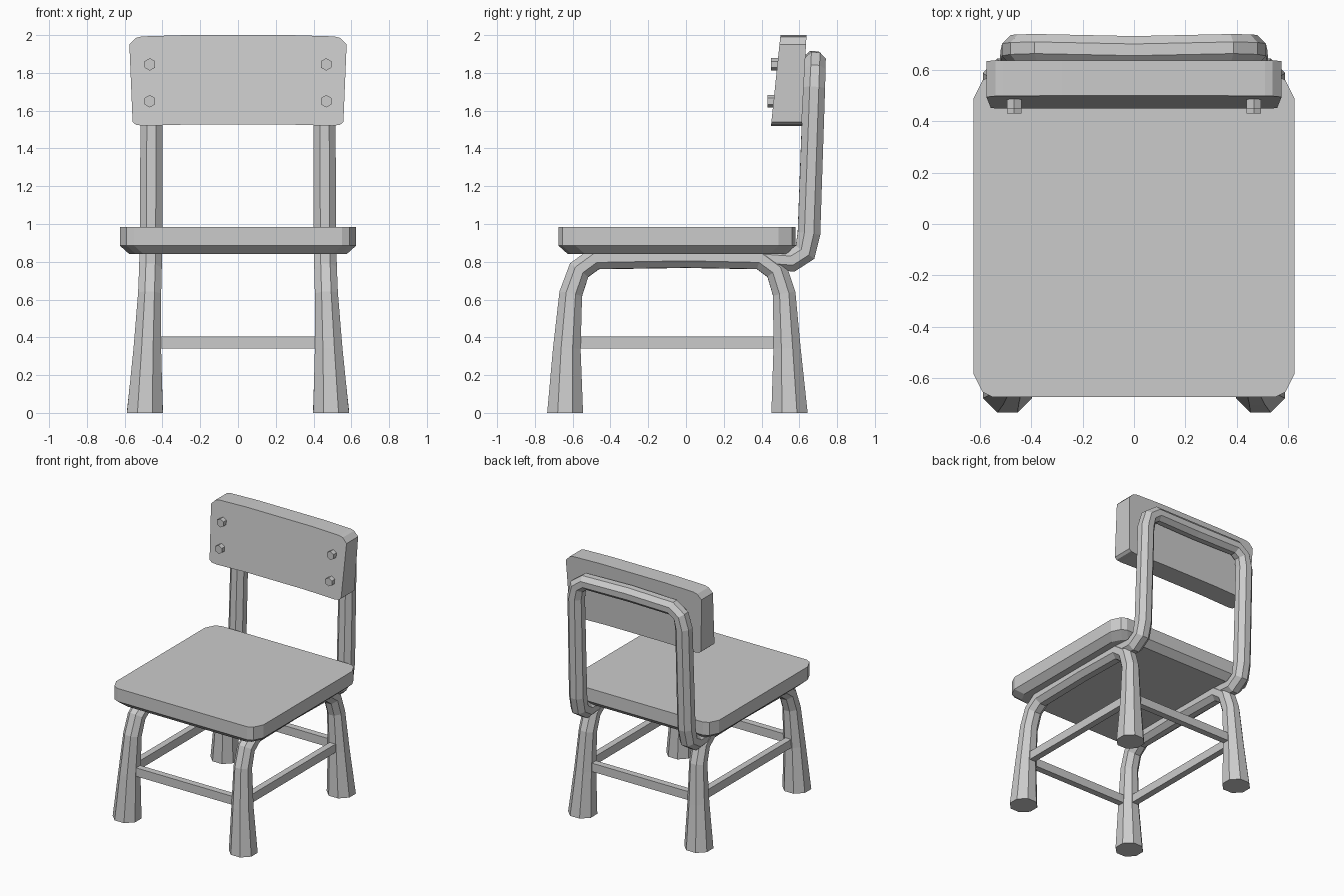
import bpy
import bmesh
import math
from mathutils import Vector

cube = bpy.data.objects.get("Cube")
if cube:
    bpy.data.objects.remove(cube, do_unlink=True)

GREY = (0.6, 0.6, 0.6, 1.0)
grey = bpy.data.materials.new("plain grey")
grey.use_nodes = True
grey.diffuse_color = GREY
grey.node_tree.nodes["Principled BSDF"].inputs["Base Color"].default_value = GREY


def loft(name, rings):
    """Skin a list of matching point rings and cap both ends."""
    bm = bmesh.new()
    loops = [[bm.verts.new(p) for p in ring] for ring in rings]
    n = len(loops[0])
    for a, b in zip(loops, loops[1:]):
        for i in range(n):
            j = (i + 1) % n
            bm.faces.new((a[i], a[j], b[j], b[i]))
    bm.faces.new(loops[0])
    bm.faces.new(loops[-1])
    bmesh.ops.recalc_face_normals(bm, faces=bm.faces)
    mesh = bpy.data.meshes.new(name)
    bm.to_mesh(mesh)
    bm.free()
    mesh.materials.append(grey)
    obj = bpy.data.objects.new(name, mesh)
    bpy.context.collection.objects.link(obj)
    return obj


def tube(name, path, start, end, sides=8):
    """Sweep a polygon along (x, y, z, radius) points without twisting."""
    pts = [Vector(p[:3]) for p in path]
    tangent = Vector(start)
    side = Vector((1, 0, 0))
    rings = []
    for k, p in enumerate(pts):
        if k == 0:
            new = Vector(start)
        elif k == len(pts) - 1:
            new = Vector(end)
        else:
            new = (p - pts[k - 1]).normalized() + (pts[k + 1] - p).normalized()
        new.normalize()
        side = tangent.rotation_difference(new) @ side
        tangent = new
        up = tangent.cross(side)
        r = path[k][3] / math.cos(math.pi / sides)
        angles = [(i + 0.5) * 2 * math.pi / sides for i in range(sides)]
        rings.append([p + r * (math.cos(a) * side + math.sin(a) * up) for a in angles])
    return loft(name, rings)


def box(name, lo, hi):
    return loft(name, [[(lo[0], lo[1], z), (hi[0], lo[1], z),
                        (hi[0], hi[1], z), (lo[0], hi[1], z)] for z in (lo[2], hi[2])])


# Seat: rounded slab with a chamfered underside
def seat_ring(z, inset):
    x, y0, y1 = 0.625 - inset, -0.675 + inset, 0.58 - inset
    corner = [(0, 0.09), (0.035, 0.02), (0.075, 0)]
    front = [(x - a, y0 + b) for a, b in reversed(corner)]
    back = [(x - a, y1 - b) for a, b in corner]
    half = front + back
    return [(px, py, z) for px, py in half + [(-px, py) for px, py in reversed(half)]]


loft("seat", [seat_ring(0.84, 0.05), seat_ring(0.885, 0), seat_ring(0.985, 0)])

# Backrest: slanted plate with clipped corners
half = [(0.28, 2.0), (0.51, 1.993), (0.54, 1.985), (0.575, 1.95),
        (0.558, 1.54), (0.54, 1.525), (0.5, 1.52), (0.25, 1.527)]
outline = half + [(-x, z) for x, z in reversed(half)]


def plate_y(z, low, high):
    return low + (high - low) * (z - 1.52) / 0.48


loft("backrest", [[(x, plate_y(z, low, high), z) for x, z in outline]
                  for low, high in ((0.45, 0.5), (0.612, 0.638))])

# Bolts: hexagonal heads on the front of the backrest
for side_name, sx in (("left", 1), ("right", -1)):
    for level, z in (("upper", 1.845), ("lower", 1.65)):
        y = plate_y(z, 0.45, 0.5)
        head = [(math.cos(math.radians(30 + 60 * i)) * 0.033,
                 math.sin(math.radians(30 + 60 * i)) * 0.033) for i in range(6)]
        loft(f"{side_name}_{level}_bolt",
             [[(sx * 0.467 + hx, py, z + hz) for hx, hz in head]
              for py in (y - 0.033, y + 0.02)])

# Leg frames: one flared tube per side, front foot over to back foot
leg_path = [(0.493, -0.64, 0, 0.095), (0.48, -0.631, 0.34, 0.073),
            (0.468, -0.61, 0.63, 0.061), (0.464, -0.566, 0.755, 0.06),
            (0.462, -0.48, 0.818, 0.06), (0.462, 0, 0.828, 0.06),
            (0.462, 0.395, 0.818, 0.06), (0.464, 0.48, 0.755, 0.06),
            (0.468, 0.52, 0.63, 0.06), (0.48, 0.535, 0.34, 0.072),
            (0.493, 0.548, 0, 0.096)]
for side_name, sx in (("left", 1), ("right", -1)):
    tube(f"{side_name}_leg_frame", [(sx * x, y, z, r) for x, y, z, r in leg_path],
         (0, 0, 1), (0, 0, -1))

# Back hoop: runs from under the seat, up and across behind the backrest
hoop = [(0.462, 0.3, 0.825, 0.055), (0.462, 0.56, 0.806, 0.06),
        (0.462, 0.63, 0.85, 0.06), (0.46, 0.651, 0.95, 0.06),
        (0.457, 0.678, 1.72, 0.058), (0.435, 0.682, 1.81, 0.056),
        (0.37, 0.684, 1.857, 0.055)]
middle = [(0, 0.676, 1.86, 0.055)]
tube("back_hoop", hoop + middle + [(-x, y, z, r) for x, y, z, r in reversed(hoop)],
     (0, 1, 0), (0, -1, 0))

# Stretchers: four bars between the legs
for side_name, sx in (("left", 1), ("right", -1)):
    box(f"{side_name}_stretcher", (sx * 0.478 - 0.025, -0.63, 0.34),
        (sx * 0.478 + 0.025, 0.535, 0.405))
for end_name, y in (("front", -0.628), ("back", 0.533)):
    box(f"{end_name}_stretcher", (-0.478, y - 0.025, 0.34), (0.478, y + 0.025, 0.405))
